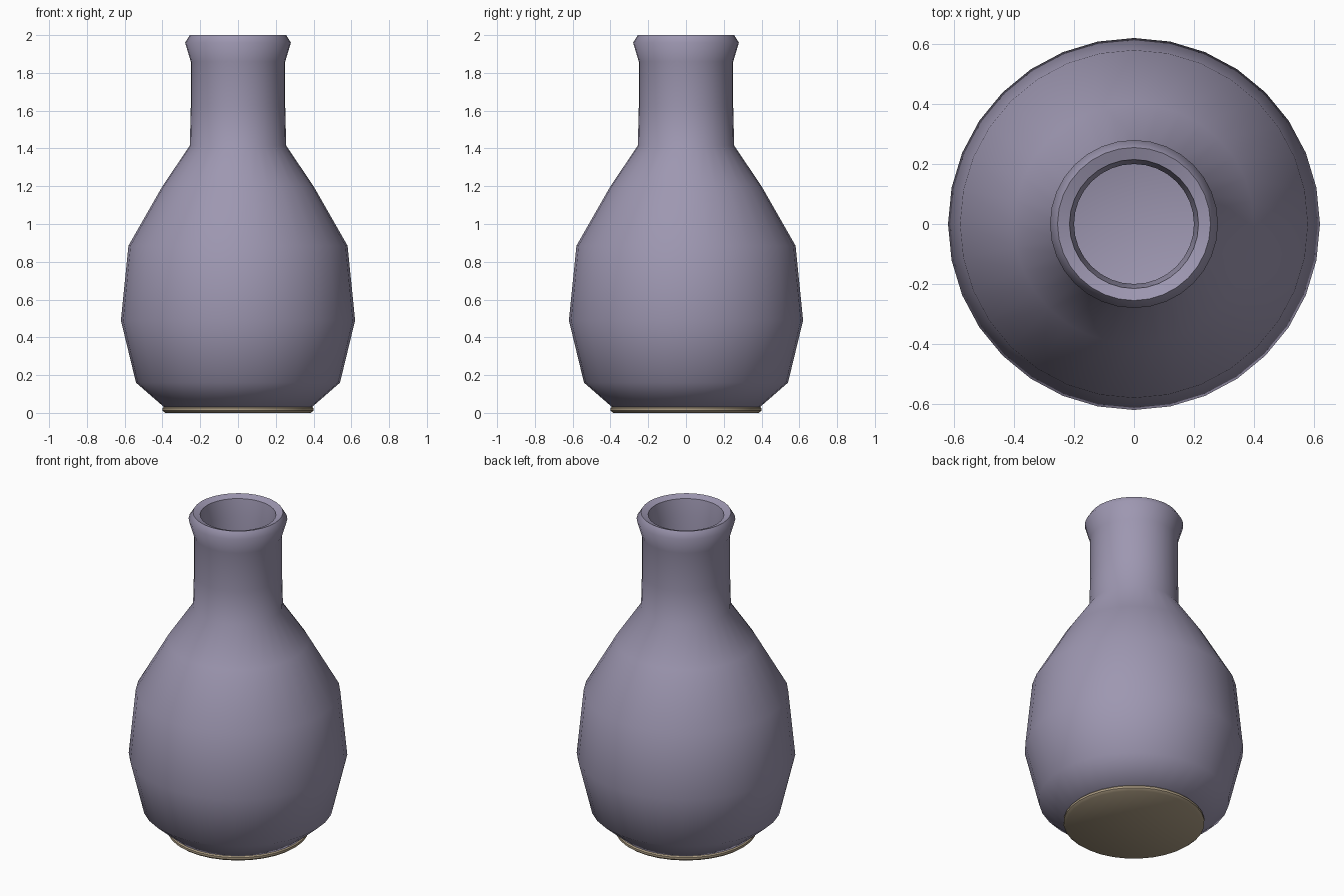
import bpy, bmesh, math

if "Cube" in bpy.data.objects:
    bpy.data.objects.remove(bpy.data.objects["Cube"])

SIDES = 32


def material(name, rgb):
    mat = bpy.data.materials.new(name)
    mat.diffuse_color = (*rgb, 1)
    mat.use_nodes = True
    mat.node_tree.nodes["Principled BSDF"].inputs["Base Color"].default_value = mat.diffuse_color
    return mat


def lathe(name, profile, mat):
    """Spin a (radius, height) profile about z; radius 0 makes a pole."""
    bm = bmesh.new()
    verts = [bm.verts.new((r, 0, z)) for r, z in profile]
    edges = [bm.edges.new(pair) for pair in zip(verts, verts[1:])]
    bmesh.ops.spin(bm, geom=verts + edges, cent=(0, 0, 0), axis=(0, 0, 1),
                   angle=math.tau, steps=SIDES, use_duplicate=False)
    bmesh.ops.remove_doubles(bm, verts=bm.verts, dist=0.0005)
    bmesh.ops.recalc_face_normals(bm, faces=bm.faces)
    mesh = bpy.data.meshes.new(name)
    bm.to_mesh(mesh)
    bm.free()
    mesh.materials.append(mat)
    obj = bpy.data.objects.new(name, mesh)
    bpy.context.collection.objects.link(obj)
    bpy.ops.object.select_all(action='DESELECT')
    obj.select_set(True)
    bpy.context.view_layer.objects.active = obj
    return obj


# Hollow vase: outer wall, rim, inner wall, floor
outer = [(0, 0.025), (0.385, 0.025), (0.54, 0.16), (0.62, 0.49), (0.58, 0.885),
         (0.40, 1.20), (0.255, 1.415), (0.25, 1.62), (0.25, 1.86),
         (0.28, 1.96), (0.255, 2.0)]
inner = [(0.215, 1.985), (0.20, 1.88), (0.20, 1.62), (0.205, 1.40),
         (0.355, 1.175), (0.53, 0.87), (0.57, 0.49), (0.495, 0.185),
         (0.37, 0.075), (0, 0.075)]
lathe("vase_body", outer + inner, material("lavender_glaze", (0.34, 0.31, 0.44)))
bpy.ops.object.shade_smooth_by_angle(angle=math.radians(60))

# Bare clay foot disc with softened edges
foot = [(0, 0), (0.385, 0), (0.40, 0.012), (0.40, 0.025), (0.388, 0.037), (0, 0.037)]
lathe("foot", foot, material("bare_clay", (0.42, 0.34, 0.23)))
bpy.ops.object.shade_smooth_by_angle(angle=math.radians(40))
